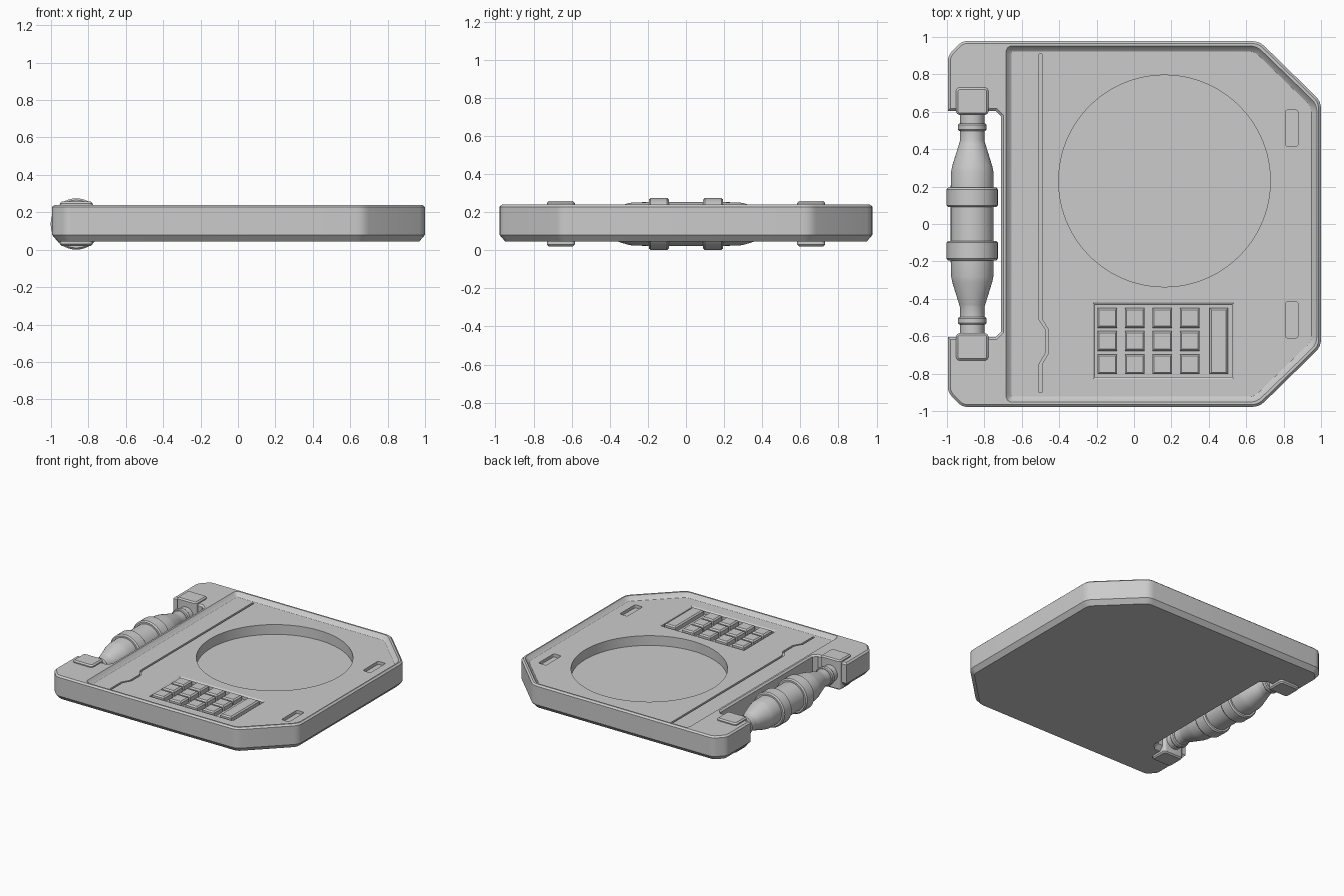
import bpy, bmesh, math
from mathutils import Vector

if "Cube" in bpy.data.objects:
    bpy.data.objects.remove(bpy.data.objects["Cube"])

def new_object(name, bm, angle=30):
    bmesh.ops.recalc_face_normals(bm, faces=bm.faces)
    me = bpy.data.meshes.new(name)
    bm.to_mesh(me)
    bm.free()
    ob = bpy.data.objects.new(name, me)
    bpy.context.collection.objects.link(ob)
    smooth(ob, angle)
    return ob

def smooth(ob, angle=30):
    bpy.ops.object.select_all(action='DESELECT')
    ob.select_set(True)
    bpy.context.view_layer.objects.active = ob
    bpy.ops.object.shade_smooth_by_angle(angle=math.radians(angle))

def rounded(pts, radii, n=4):
    """Round the corners of an outline with quadratic arcs."""
    out = []
    for i, p in enumerate(pts):
        p, a, b = Vector(p), Vector(pts[i - 1]), Vector(pts[(i + 1) % len(pts)])
        r = radii[i] if isinstance(radii, list) else radii
        if r == 0:
            out.append(p)
            continue
        s, e = p + (a - p).normalized() * r, p + (b - p).normalized() * r
        for k in range(n + 1):
            t = k / n
            out.append(s * (1 - t) ** 2 + p * 2 * t * (1 - t) + e * t * t)
    return out

def inset(pts, d):
    """Mitred inward offset of a counter-clockwise outline."""
    out = []
    for i, p in enumerate(pts):
        p = Vector(p)
        u = (p - Vector(pts[i - 1])).normalized()
        v = (Vector(pts[(i + 1) % len(pts)]) - p).normalized()
        m = Vector((-u.y, u.x)) + Vector((-v.y, v.x))
        out.append(p + m * (2 * d / m.length_squared))
    return out

def loft(name, outline, levels):
    """Stack copies of an outline; levels are (inset, z) pairs."""
    bm = bmesh.new()
    rings = [[bm.verts.new((p[0], p[1], z)) for p in (inset(outline, d) if d else outline)]
             for d, z in levels]
    n = len(outline)
    for a, b in zip(rings, rings[1:]):
        for i in range(n):
            bm.faces.new((a[i], a[(i + 1) % n], b[(i + 1) % n], b[i]))
    bm.faces.new(rings[0][::-1])
    bm.faces.new(rings[-1])
    return new_object(name, bm)

def rect(x0, x1, y0, y1):
    return [(x0, y0), (x1, y0), (x1, y1), (x0, y1)]

def cut(ob, cutter):
    m = ob.modifiers.new("cut", 'BOOLEAN')
    m.operation, m.solver, m.object = 'DIFFERENCE', 'EXACT', cutter
    bpy.context.view_layer.objects.active = ob
    bpy.ops.object.modifier_apply(modifier=m.name)
    bpy.data.objects.remove(cutter)

TOP, FLOOR, PAD = 0.24, 0.208, 0.178

# Body slab with a handle notch on the left
half = [(1, 0.655), (0.67, 0.978), (-0.92, 0.978), (-0.995, 0.9),
        (-0.995, 0.605), (-0.74, 0.605), (-0.712, 0.577)]
hr = [0.04, 0.04, 0.03, 0.03, 0, 0, 0]
body_pts = half + [(x, -y) for x, y in reversed(half)]
body = loft("body", rounded(body_pts, hr + hr[::-1]),
            [(0.03, 0.045), (0, 0.08), (0, 0.228), (0.013, TOP)])

# Sloped tray recess
tray = [(-0.685, -0.953), (0.655, -0.953), (0.978, -0.64),
        (0.978, 0.64), (0.655, 0.953), (-0.685, 0.953)]
cut(body, loft("tray_cutter", rounded(tray, 0.04),
               [(0.03, FLOOR), (0.018, FLOOR + 0.008), (0, TOP), (0, 0.3)]))

# Round well
circle = [(0.163 + 0.566 * math.cos(math.tau * i / 96),
           0.23 + 0.566 * math.sin(math.tau * i / 96)) for i in range(96)]
cut(body, loft("well_cutter", circle, [(0, 0.13), (0, 0.3)]))

# Keypad recess
cut(body, loft("pad_cutter", rect(-0.22, 0.535, -0.83, -0.42),
               [(0.012, PAD), (0.012, FLOOR - 0.008), (0, FLOOR), (0, 0.3)]))

# Slots near the right edge
for s in (1, -1):
    ys = sorted((s * 0.415, s * 0.61))
    cut(body, loft("slot_cutter", rounded(rect(0.81, 0.877, *ys), 0.015),
                   [(0, FLOOR - 0.025), (0, 0.3)]))

# Jogged groove
path = [(-0.5, -0.9), (-0.5, -0.75), (-0.465, -0.69), (-0.465, -0.565),
        (-0.5, -0.51), (-0.5, 0.91)]
groove = [(x + 0.008, y) for x, y in path] + [(x - 0.008, y) for x, y in reversed(path)]
cut(body, loft("groove_cutter", groove, [(0, FLOOR - 0.015), (0, 0.3)]))
smooth(body)

# Keys
def key(name, x0, x1, y0, y1):
    loft(name, rect(x0, x1, y0, y1),
         [(0, PAD - 0.01), (0, FLOOR), (0.01, FLOOR + 0.01)])

for c in range(4):
    for r in range(3):
        x, y = -0.143 + 0.147 * c, -0.502 - 0.124 * r
        key(f"key_{r}_{c}", x - 0.053, x + 0.053, y - 0.053, y + 0.053)
key("tall_key", 0.405, 0.503, -0.803, -0.449)

# Turned handle
HX, HZ = -0.865, 0.1375
side = [(0.115, 0.09), (0.128, 0.09), (0.137, 0.1), (0.137, 0.185), (0.128, 0.195),
        (0.115, 0.195), (0.113, 0.28), (0.107, 0.31), (0.07, 0.43), (0.065, 0.445),
        (0.065, 0.498), (0.07, 0.498), (0.076, 0.505), (0.076, 0.53), (0.07, 0.538),
        (0.065, 0.538), (0.065, 0.62)]
profile = [(r, -y) for r, y in reversed(side)] + side
bm = bmesh.new()
N = 40
rings = [[bm.verts.new((HX + r * math.cos(math.tau * i / N), y,
                        HZ + r * math.sin(math.tau * i / N))) for i in range(N)]
         for r, y in profile]
for a, b in zip(rings, rings[1:]):
    for i in range(N):
        bm.faces.new((a[i], a[(i + 1) % N], b[(i + 1) % N], b[i]))
bm.faces.new(rings[0])
bm.faces.new(rings[-1])
new_object("handle", bm)

# Handle end blocks
for s, label in ((1, "back"), (-1, "front")):
    ys = sorted((s * 0.583, s * 0.73))
    loft(f"handle_block_{label}", rounded(rect(-0.952, -0.778, *ys), 0.025),
         [(0.01, 0.02), (0, 0.03), (0, 0.248), (0.01, 0.258)])
